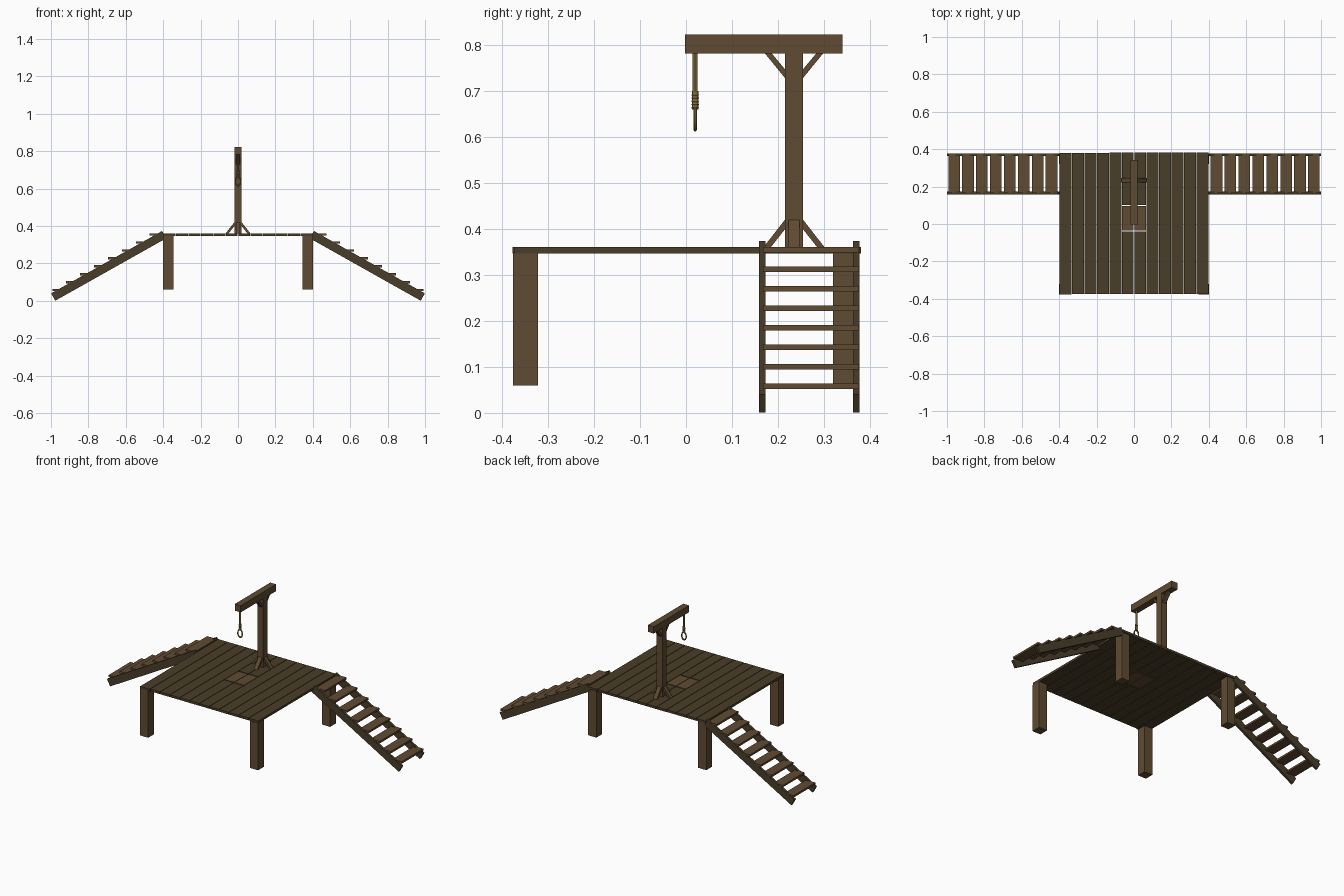
import bpy, math
from mathutils import Vector

if "Cube" in bpy.data.objects:
    bpy.data.objects.remove(bpy.data.objects["Cube"])


def material(name, rgb):
    m = bpy.data.materials.new(name)
    m.diffuse_color = (*rgb, 1)
    m.use_nodes = True
    m.node_tree.nodes["Principled BSDF"].inputs["Base Color"].default_value = m.diffuse_color
    return m


WOOD = material("wood", (0.115, 0.07, 0.032))
DARK = material("dark_wood", (0.068, 0.048, 0.022))
ROPE = material("rope", (0.22, 0.15, 0.045))


def box(name, lo, hi, mat):
    """Box between two opposite corners."""
    lo, hi = Vector(lo), Vector(hi)
    bpy.ops.mesh.primitive_cube_add(size=1, location=(lo + hi) / 2)
    o = bpy.context.object
    o.name, o.scale = name, hi - lo
    o.data.materials.append(mat)
    return o


def extruded(name, pts, axis, a, b, mat):
    """Profile in (horizontal, z), extruded along 'x' or 'y' from a to b."""
    n = len(pts)
    put = (lambda h, z, e: (h, e, z)) if axis == 'y' else (lambda h, z, e: (e, h, z))
    verts = [put(h, z, e) for e in (a, b) for h, z in pts]
    faces = [tuple(range(n)), tuple(range(2 * n - 1, n - 1, -1))]
    faces += [(i, i + n, (i + 1) % n + n, (i + 1) % n) for i in range(n)]
    me = bpy.data.meshes.new(name)
    me.from_pydata(verts, [], faces)
    o = bpy.data.objects.new(name, me)
    bpy.context.collection.objects.link(o)
    me.materials.append(mat)
    # consistent outward normals
    import bmesh
    bm = bmesh.new()
    bm.from_mesh(me)
    bmesh.ops.recalc_face_normals(bm, faces=bm.faces)
    bm.to_mesh(me)
    bm.free()
    return o


def rod(name, r, z0, z1):
    bpy.ops.mesh.primitive_cylinder_add(vertices=12, radius=r, depth=z1 - z0,
                                        location=(0, 0.02, (z0 + z1) / 2))
    o = bpy.context.object
    o.name = name
    o.data.materials.append(ROPE)
    bpy.ops.object.shade_smooth_by_angle()


# Deck planks; the middle two are split around the trapdoor
W, G, Z0, Z1 = 0.8 / 12, 0.0015, 0.347, 0.361
for i in range(12):
    x0, x1 = -0.4 + i * W + G, -0.4 + (i + 1) * W - G
    shift = -0.003 if i == 0 else (0.003 if i > 3 else 0.001)
    y0, y1 = (-0.378, 0.379) if i == 0 else (-0.374, 0.378 + shift)
    if i in (5, 6):
        box("deck_plank", (x0, y0, Z0), (x1, -0.041, Z1), DARK)
        box("deck_plank", (x0, 0.102, Z0), (x1, y1, Z1), DARK)
        box("trapdoor_panel", (x0, -0.035, Z0), (x1, 0.096, Z1), WOOD)
    else:
        box("deck_plank", (x0, y0, Z0), (x1, y1, Z1), DARK)

# Legs
for x in (-0.3725, 0.3725):
    for y in (-0.349, 0.347):
        box("leg", (x - 0.0275, y - 0.0275, 0.06), (x + 0.0275, y + 0.0275, Z0), WOOD)

# Stairs on both sides
top, end = Vector((0.395, 0.354)), Vector((0.988, 0.0205))
d = (end - top).normalized()
n = Vector((-d.y, d.x)) * 0.0225
for s in (-1, 1):
    prof = [(s * p.x, p.y) for p in (top + n, end + n, end - n, top - n)]
    for y in (0.159, 0.363):
        extruded("stair_stringer", prof, 'y', y, y + 0.014, DARK)
    for i in range(8):
        x, z = 0.441 + 0.0744 * i, 0.3545 - 0.0424 * i
        box("stair_tread", (s * x - 0.031, 0.167, z - 0.006),
            (s * x + 0.031, 0.376, z + 0.006), WOOD)

# Upright post and overhead beam
PY = 0.235
box("post", (-0.02, PY - 0.02, Z1), (0.02, PY + 0.02, 0.785), WOOD)
box("beam", (-0.02, -0.002, 0.782), (0.02, 0.341, 0.823), WOOD)

# Diagonal braces at the foot (four sides) and under the beam (two sides)
foot = [(0.013, 0.42), (0.02, 0.42), (0.066, Z1), (0.05, Z1), (0.013, 0.408)]
head = [(0.015, 0.729), (0.02, 0.729), (0.064, 0.783), (0.049, 0.783), (0.015, 0.742)]
for s in (-1, 1):
    extruded("foot_brace_side", [(s * h, z) for h, z in foot], 'y', PY - 0.012, PY + 0.012, WOOD)
    extruded("foot_brace", [(PY + s * h, z) for h, z in foot], 'x', -0.012, 0.012, WOOD)
    extruded("beam_brace", [(PY + s * h, z) for h, z in head], 'x', -0.012, 0.012, WOOD)

# Rope, wound knot and hanging loop
rod("rope", 0.0055, 0.69, 0.783)
rod("rope_knot", 0.0068, 0.66, 0.70)
for i in range(5):
    bpy.ops.mesh.primitive_torus_add(major_segments=12, minor_segments=6, major_radius=0.0045,
                                     minor_radius=0.0037, location=(0, 0.02, 0.664 + i * 0.007))
    o = bpy.context.object
    o.name = "rope_coil"
    o.data.materials.append(ROPE)
    bpy.ops.object.shade_smooth_by_angle()
bpy.ops.mesh.primitive_torus_add(major_segments=24, minor_segments=8, major_radius=0.018,
                                 minor_radius=0.004, location=(0, 0.02, 0.6395),
                                 rotation=(math.pi / 2, 0, 0))
o = bpy.context.object
o.name = "rope_loop"
o.scale = (0.85, 1.25, 1)
o.data.materials.append(ROPE)
bpy.ops.object.shade_smooth_by_angle()
